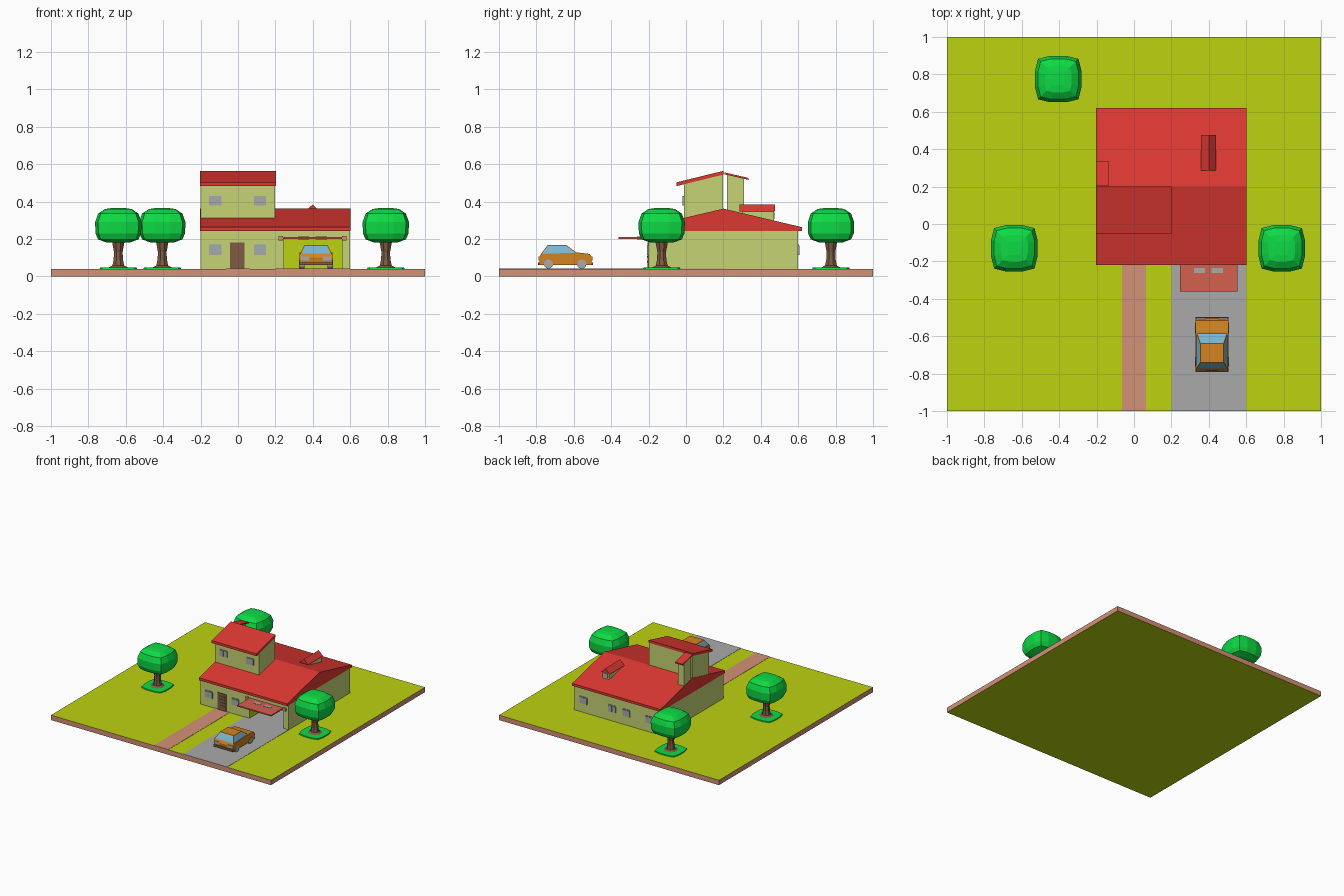
import bpy, bmesh, math
from mathutils import Matrix, Vector

if "Cube" in bpy.data.objects:
    bpy.data.objects.remove(bpy.data.objects["Cube"])


def material(name, r, g, b):
    m = bpy.data.materials.new(name)
    m.diffuse_color = [((c / 255 + 0.055) / 1.055) ** 2.4 for c in (r, g, b)] + [1]
    m.use_nodes = True
    m.node_tree.nodes["Principled BSDF"].inputs["Base Color"].default_value = m.diffuse_color
    return m


LIME = material("lawn lime", 188, 210, 16)
PAVE = material("paving clay", 212, 146, 118)
GREY = material("grey", 170, 170, 170)
WALL = material("wall cream green", 198, 212, 116)
RED = material("roof red", 222, 56, 50)
LEAF = material("leaf green", 14, 218, 68)
BROWN = material("wood brown", 128, 92, 68)
ORANGE = material("car orange", 212, 132, 32)
BLUE = material("glass blue", 118, 182, 212)
DOOR = material("garage door coral", 212, 96, 78)


def finish(bm, name, *mats):
    bmesh.ops.recalc_face_normals(bm, faces=bm.faces)
    me = bpy.data.meshes.new(name)
    bm.to_mesh(me)
    bm.free()
    for m in mats:
        me.materials.append(m)
    ob = bpy.data.objects.new(name, me)
    bpy.context.collection.objects.link(ob)
    return ob


def box_bm(x0, x1, y0, y1, z0, z1):
    bm = bmesh.new()
    mat = Matrix.Translation(((x0 + x1) / 2, (y0 + y1) / 2, (z0 + z1) / 2)) @ \
        Matrix.Diagonal((x1 - x0, y1 - y0, z1 - z0, 1))
    bmesh.ops.create_cube(bm, size=1, matrix=mat)
    return bm


def box(name, mat, *dims):
    return finish(box_bm(*dims), name, mat)


def prism_bm(pts, axis, a, b):
    """Extrude a 2D outline along an axis: x uses (y,z), y uses (x,z), z uses (x,y)."""
    def place(p, t):
        v = list(p)
        v.insert("xyz".index(axis), t)
        return v
    bm = bmesh.new()
    lo = [bm.verts.new(place(p, a)) for p in pts]
    hi = [bm.verts.new(place(p, b)) for p in pts]
    bm.faces.new(lo)
    bm.faces.new(hi)
    for i in range(len(pts)):
        j = (i + 1) % len(pts)
        bm.faces.new((lo[i], lo[j], hi[j], hi[i]))
    return bm


def prism(name, mat, pts, axis, a, b):
    return finish(prism_bm(pts, axis, a, b), name, mat)


def loft(name, mat, rings):
    bm = bmesh.new()
    loops = [[bm.verts.new(p) for p in r] for r in rings]
    for r, s in zip(loops, loops[1:]):
        n = len(r)
        for i in range(n):
            bm.faces.new((r[i], r[(i + 1) % n], s[(i + 1) % n], s[i]))
    bm.faces.new(loops[0])
    bm.faces.new(loops[-1])
    return finish(bm, name, mat)


# Plot: lime top and bottom, clay sides
bm = box_bm(-1, 1, -1, 1, 0, 0.04)
bm.normal_update()
for f in bm.faces:
    f.material_index = 0 if abs(f.normal.z) > 0.5 else 1
finish(bm, "plot", LIME, PAVE)
box("driveway", GREY, 0.2, 0.6, -1, 0.2, 0.038, 0.042)
box("footpath", PAVE, -0.065, 0.065, -1, -0.19, 0.038, 0.042)

# Ground floor walls wrap an open garage with a lime interior
bm = prism_bm([(-0.2, -0.2), (0.245, -0.2), (0.245, 0.2), (0.555, 0.2),
               (0.555, -0.2), (0.6, -0.2), (0.6, 0.6), (-0.2, 0.6)], "z", 0.04, 0.2)
for f in bm.faces:
    c = f.calc_center_median()
    if 0.24 < c.x < 0.56 and -0.1 < c.y < 0.25 and abs(c.z - 0.12) < 0.01:
        f.material_index = 1
finish(bm, "ground_floor_walls", WALL, LIME)
box("upper_wall_band", WALL, -0.2, 0.6, -0.2, 0.6, 0.2, 0.245)
prism("main_roof", RED, [(-0.22, 0.243), (-0.22, 0.263), (0.2, 0.362),
                         (0.62, 0.263), (0.62, 0.243)], "x", -0.202, 0.601)

# Upper storey with its single-pitch roof
prism("upper_storey", WALL, [(-0.01, 0.27), (-0.01, 0.497), (0.199, 0.55), (0.199, 0.27)],
      "x", -0.2, 0.199)
prism("upper_roof", RED, [(-0.05, 0.483), (-0.05, 0.503), (0.2, 0.564), (0.2, 0.544)],
      "x", -0.204, 0.202)

# Chimney-like stair turret
prism("turret", WALL, [(0.218, 0.27), (0.218, 0.547), (0.31, 0.522), (0.31, 0.27)],
      "x", -0.2, -0.145)
prism("turret_roof", RED, [(0.205, 0.546), (0.205, 0.556), (0.335, 0.526), (0.335, 0.516)],
      "x", -0.204, -0.135)

# Dormer on the rear slope
box("dormer_walls", WALL, 0.368, 0.43, 0.3, 0.47, 0.27, 0.352)
prism("dormer_roof", RED, [(0.358, 0.347), (0.4, 0.385), (0.438, 0.347)], "y", 0.285, 0.477)
box("dormer_window", GREY, 0.38, 0.418, 0.469, 0.474, 0.308, 0.342)


# Windows: two grey panes over a blue glass plate
def window(name, x, y, z, side, lintel):
    ys = sorted((y, y + side * 0.004))
    box(name + "_glass", BLUE, x - 0.031, x + 0.031, *ys, z - 0.026, z + (0.03 if lintel else 0.026))
    ys = sorted((y, y + side * 0.008))
    for k, s in (("left", -1), ("right", 1)):
        xs = sorted((x + s * 0.001, x + s * 0.033))
        box(f"{name}_pane_{k}", GREY, *xs, *ys, z - 0.026, z + 0.024)


for i, x in enumerate((-0.122, 0.118)):
    window(f"front_window_{i}", x, -0.2, 0.14, -1, True)
    window(f"upper_window_{i}", x, -0.01, 0.405, -1, False)
for i, x in enumerate((0.51, 0.25, 0.12, -0.09)):
    window(f"back_window_{i}", x, 0.6, 0.14, 1, True)

# Front door with raised slats
box("front_door", BROWN, -0.042, 0.036, -0.206, -0.199, 0.04, 0.18)
for i in range(4):
    z = 0.075 + i * 0.025
    box(f"door_slat_{i}", BROWN, -0.025, 0.02, -0.209, -0.205, z, z + 0.008)

# Raised garage door, its windows and rail
box("garage_door", DOOR, 0.245, 0.553, -0.36, -0.15, 0.2, 0.21)
for i, x in enumerate((0.32, 0.415)):
    box(f"garage_door_window_{i}", GREY, x, x + 0.06, -0.262, -0.234, 0.198, 0.212)
box("garage_rail", BROWN, 0.22, 0.58, -0.212, -0.199, 0.201, 0.209)
for i, x in enumerate((0.217, 0.557)):
    box(f"garage_bracket_{i}", PAVE, x, x + 0.024, -0.216, -0.199, 0.193, 0.216)


# Trees: rounded-square crown, flared trunk, low planting square
def rounded(cx, cy, r, z):
    side = [(0.87, 0.87), (0.35, 1.0), (-0.35, 1.0)]
    out = []
    for q in range(4):
        c, s = round(math.cos(q * math.pi / 2)), round(math.sin(q * math.pi / 2))
        out += [(cx + r * (x * c - y * s), cy + r * (x * s + y * c), z) for x, y in side]
    return out


def circle(cx, cy, r, z, n=8):
    return [(cx + r * math.cos(2 * math.pi * (i + .5) / n),
             cy + r * math.sin(2 * math.pi * (i + .5) / n), z) for i in range(n)]


CROWN = [(0.06, 0.18), (0.108, 0.198), (0.122, 0.23), (0.124, 0.29), (0.108, 0.335), (0.072, 0.36), (0.035, 0.365)]
TRUNK = [(0.06, 0.045), (0.034, 0.058), (0.027, 0.09), (0.025, 0.13), (0.036, 0.185)]
for i, (x, y) in enumerate([(-0.64, -0.13), (-0.405, 0.775), (0.79, -0.13)]):
    loft(f"tree_crown_{i}", LEAF, [rounded(x, y, r, z) for r, z in CROWN])
    loft(f"tree_trunk_{i}", BROWN, [circle(x, y, r, z) for r, z in TRUNK])
    loft(f"tree_bed_{i}", LEAF, [rounded(x, y, 0.1, 0.038), rounded(x, y, 0.098, 0.048)])

# Car, nose towards the garage
CX = 0.417
prism("car_body", ORANGE, [(-0.78, 0.06), (-0.785, 0.1), (-0.775, 0.12), (-0.575, 0.127),
                           (-0.515, 0.12), (-0.503, 0.1), (-0.505, 0.06)], "x", CX - 0.088, CX + 0.088)
bm = bmesh.new()
ring = [[bm.verts.new((CX + sx * w, y, z)) for sx, y in ((-1, a), (1, a), (1, b), (-1, b))]
        for w, a, b, z in ((0.085, -0.776, -0.575, 0.119), (0.062, -0.74, -0.64, 0.168))]
sides = [bm.faces.new((ring[0][i], ring[0][(i + 1) % 4], ring[1][(i + 1) % 4], ring[1][i])) for i in range(4)]
bm.faces.new(ring[0])
bm.faces.new(ring[1])
bmesh.ops.recalc_face_normals(bm, faces=bm.faces)
bmesh.ops.inset_individual(bm, faces=sides, thickness=0.007)
for f in sides:
    f.material_index = 1
finish(bm, "car_cabin", ORANGE, BLUE)

for s, k in ((-1, "left"), (1, "right")):
    for y, e in ((-0.735, "rear"), (-0.557, "front")):
        bm = bmesh.new()
        bmesh.ops.create_cone(bm, cap_ends=True, segments=12, radius1=0.025, radius2=0.025, depth=0.03,
                              matrix=Matrix.Translation((CX + s * 0.076, y, 0.066)) @
                              Matrix.Rotation(math.pi / 2, 4, "Y"))
        finish(bm, f"car_wheel_{e}_{k}", GREY)
    xs = sorted((CX + s * 0.035, CX + s * 0.083))
    box(f"car_tail_light_{k}", GREY, *xs, -0.788, -0.78, 0.086, 0.106)
    box(f"car_head_light_{k}", GREY, *xs, -0.508, -0.5, 0.086, 0.106)
box("car_rear_bumper", BROWN, CX - 0.088, CX + 0.088, -0.79, -0.775, 0.06, 0.075)
box("car_front_bumper", BROWN, CX - 0.088, CX + 0.088, -0.51, -0.498, 0.06, 0.075)
